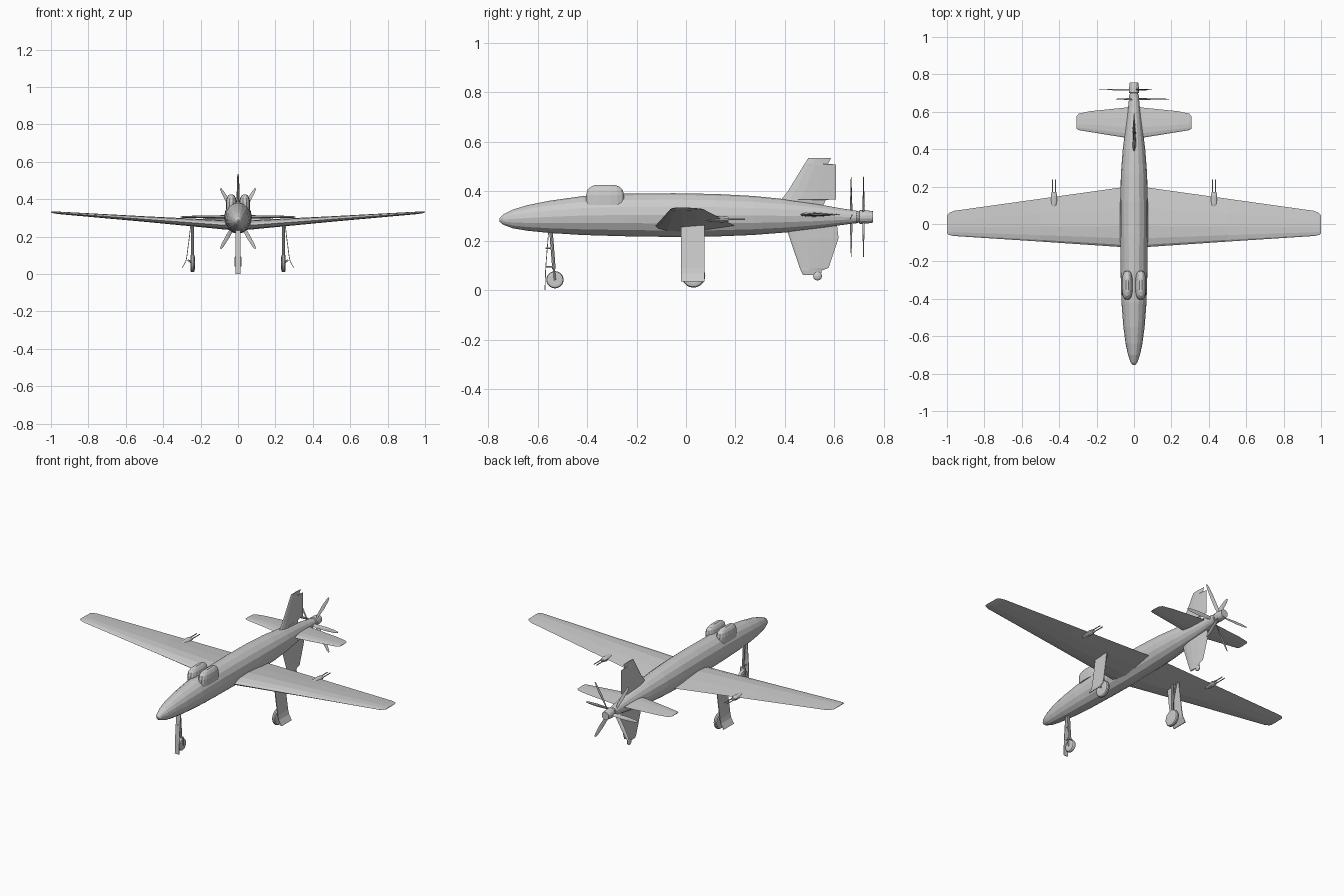
import bpy, bmesh
from math import sin, cos, pi, radians
from mathutils import Vector, Matrix

if "Cube" in bpy.data.objects:
    bpy.data.objects.remove(bpy.data.objects["Cube"])


def finish(name, bm):
    bmesh.ops.recalc_face_normals(bm, faces=bm.faces)
    me = bpy.data.meshes.new(name)
    bm.to_mesh(me)
    bm.free()
    ob = bpy.data.objects.new(name, me)
    bpy.context.collection.objects.link(ob)
    return ob


def loft(name, rings):
    """Skin a list of equal-length point rings and cap both ends."""
    bm = bmesh.new()
    vs = [[bm.verts.new(p) for p in r] for r in rings]
    n = len(rings[0])
    for a, b in zip(vs, vs[1:]):
        for i in range(n):
            j = (i + 1) % n
            bm.faces.new((a[i], a[j], b[j], b[i]))
    bm.faces.new(vs[0])
    bm.faces.new(vs[-1])
    return finish(name, bm)


def ellipse_y(x, y, z, rx, rz, n=16):
    return [(x + rx * sin(2 * pi * i / n), y, z + rz * cos(2 * pi * i / n)) for i in range(n)]


def tube(name, a, b, r, n=8, r2=None):
    a, b = Vector(a), Vector(b)
    bm = bmesh.new()
    m = Matrix.Translation((a + b) / 2) @ (b - a).to_track_quat('Z', 'Y').to_matrix().to_4x4()
    bmesh.ops.create_cone(bm, cap_ends=True, segments=n, radius1=r,
                          radius2=r if r2 is None else r2, depth=(b - a).length, matrix=m)
    return finish(name, bm)


def wheel(name, x, y, z, r, w):
    prof = [(-w, .7 * r), (-w * .8, .92 * r), (-w * .35, r), (w * .35, r), (w * .8, .92 * r), (w, .7 * r)]
    return loft(name, [[(x + d, y + q * cos(2 * pi * i / 20), z + q * sin(2 * pi * i / 20))
                        for i in range(20)] for d, q in prof])


FOIL = [(0, 0), (.04, .45), (.15, .85), (.35, 1), (.65, .65), (1, .03),
        (.65, -.55), (.35, -.85), (.15, -.7), (.04, -.4)]


def foil(le, te, t):
    """Section points as (y, thickness offset)."""
    return [(le + (te - le) * u, v * t) for u, v in FOIL]


# Fuselage: y, bottom z, top z, half width
stations = [(-.755, .278, .29, .006), (-.74, .265, .306, .018), (-.70, .25, .326, .032),
            (-.64, .24, .344, .045), (-.55, .231, .362, .057), (-.42, .223, .38, .067),
            (-.25, .218, .39, .072), (-.05, .215, .392, .074), (.12, .217, .389, .074),
            (.27, .223, .381, .07), (.40, .233, .368, .06), (.52, .247, .35, .045),
            (.62, .262, .332, .032), (.695, .272, .32, .024)]
loft("fuselage", [ellipse_y(0, y, (b + t) / 2, w, (t - b) / 2) for y, b, t, w in stations])
loft("nose_sight", [ellipse_y(0, y, .25, w, h, 8) for y, w, h in
                    [(-.665, .006, .003), (-.645, .016, .009), (-.62, .012, .006)]])

# Main wing and tailplane, one mirrored half each: x, leading y, trailing y, z, half thickness
wing = [(0, -.127, .205, .256, .028), (.07, -.123, .195, .261, .027), (.5, -.094, .135, .293, .016),
        (.965, -.064, .07, .327, .007), (.99, -.058, .058, .33, .005), (1.0, -.05, .045, .331, .002)]
tail = [(0, .455, .63, .305, .011), (.05, .462, .622, .305, .01), (.235, .492, .603, .305, .007),
        (.295, .502, .59, .305, .005), (.308, .51, .575, .305, .002)]
for nm, secs in (("wing", wing), ("tailplane", tail)):
    for s, side in ((1, "right"), (-1, "left")):
        loft(f"{side}_{nm}", [[(s * x, y, z + h) for y, h in foil(a, b, t)] for x, a, b, z, t in secs])

# Vertical fins with stepped rudders: z, leading y, trailing y, half thickness
upper = [(.33, .365, .55, .011), (.365, .385, .565, .011), (.367, .386, .606, .011), (.40, .412, .606, .009),
         (.508, .478, .606, .006), (.511, .48, .575, .006), (.535, .495, .587, .003)]
lower = [(.27, .40, .61, .011), (.21, .419, .617, .01), (.09, .46, .577, .006), (.08, .464, .55, .006),
         (.062, .473, .545, .004)]
for nm, secs in (("upper_fin", upper), ("lower_fin", lower)):
    loft(nm, [[(h, y, z) for y, h in foil(a, b, t)] for z, a, b, t in secs])
bm = bmesh.new()
bmesh.ops.create_uvsphere(bm, u_segments=12, v_segments=6, radius=.018,
                          matrix=Matrix.Translation((0, .532, .057)) @ Matrix.Diagonal((.5, 1, 1, 1)))
finish("tail_bumper", bm)

# Contra-rotating propellers and hub
HZ = .296
loft("propeller_hub", [ellipse_y(0, y, HZ, r, r, 14) for y, r in
                       [(.65, .027), (.69, .026), (.692, .022), (.70, .022), (.702, .028), (.73, .027), (.756, .023)]])
for y, start, nm in ((.668, 0, "front"), (.718, 180, "rear")):
    for k in range(3):
        a = radians(start + 120 * k)
        d, p = Vector((cos(a), 0, sin(a))), Vector((-sin(a), 0, cos(a)))
        c = Vector((0, y, HZ))
        rings = []
        for r, w, tw in ((.015, .005, .004), (.05, .009, .005), (.11, .011, .003), (.165, .008, .002), (.186, .004, .001)):
            q = c + d * r
            e = Vector((0, .0015, 0))
            u = p * w + Vector((0, tw, 0))
            rings.append([q - u, q + e, q + u, q - e])
        loft(f"{nm}_blade_{k + 1}", rings)

# Paired bubble canopies
for s, side in ((1, "right"), (-1, "left")):
    rings = []
    for z, w, a, b in ((.345, .028, -.405, -.25), (.385, .029, -.405, -.25), (.406, .025, -.399, -.255),
                       (.419, .017, -.385, -.268), (.426, .008, -.365, -.29)):
        m, h = (a + b) / 2, (b - a) / 2
        rings.append([(s * .036 + w * abs(cos(t)) ** .7 * (1 if cos(t) > 0 else -1),
                       m + h * abs(sin(t)) ** .7 * (1 if sin(t) > 0 else -1), z)
                      for t in [2 * pi * (i + .5) / 16 for i in range(16)]])
    loft(f"{side}_canopy", rings)

    # Rearward wing guns
    gx = s * .428
    loft(f"{side}_gun_pod", [ellipse_y(gx, y, .287, w, h, 10) for y, w, h in
                             [(.08, .008, .006), (.105, .016, .011), (.15, .018, .013), (.172, .013, .009)]])
    for o in (-.009, .009):
        tube(f"{side}_gun_barrel", (gx + o, .16, .287), (gx + o, .238, .287), .003, 6)

    # Main landing gear with bent door
    x = s * .243
    wheel(f"{side}_main_wheel", x, .03, .058, .048, .012)
    tube(f"{side}_main_strut", (x, .03, .275), (x, .03, .06), .008)
    tube(f"{side}_main_brace", (x, .065, .265), (x, .03, .14), .004, 6)
    tube(f"{side}_main_axle", (x, .03, .058), (s * .268, .03, .075), .005, 6)
    line = [(.25, .265), (.259, .19), (.272, .09), (.278, .065), (.296, .034)]
    loft(f"{side}_main_door", [[(s * px, -.021, z), (s * px, .075, z),
                                (s * (px + .004), .075, z), (s * (px + .004), -.021, z)] for px, z in line])

# Nose landing gear
wheel("nose_wheel", 0, -.53, .042, .035, .011)
tube("nose_strut", (0, -.547, .25), (0, -.534, .085), .007)
for s in (1, -1):
    tube("nose_fork", (s * .014, -.535, .09), (s * .014, -.53, .04), .004, 6)
tube("nose_fork_bridge", (-.016, -.535, .088), (.016, -.535, .088), .005, 6)
for z in (.095, .17):
    tube("nose_door_link", (0, -.568, z), (0, -.537, z), .003, 6)
loft("nose_door", [[(-.014, y, z), (.014, y, z), (.014, y + .003, z), (-.014, y + .003, z)]
                   for y, z in ((-.557, .24), (-.569, .09), (-.572, 0))])
